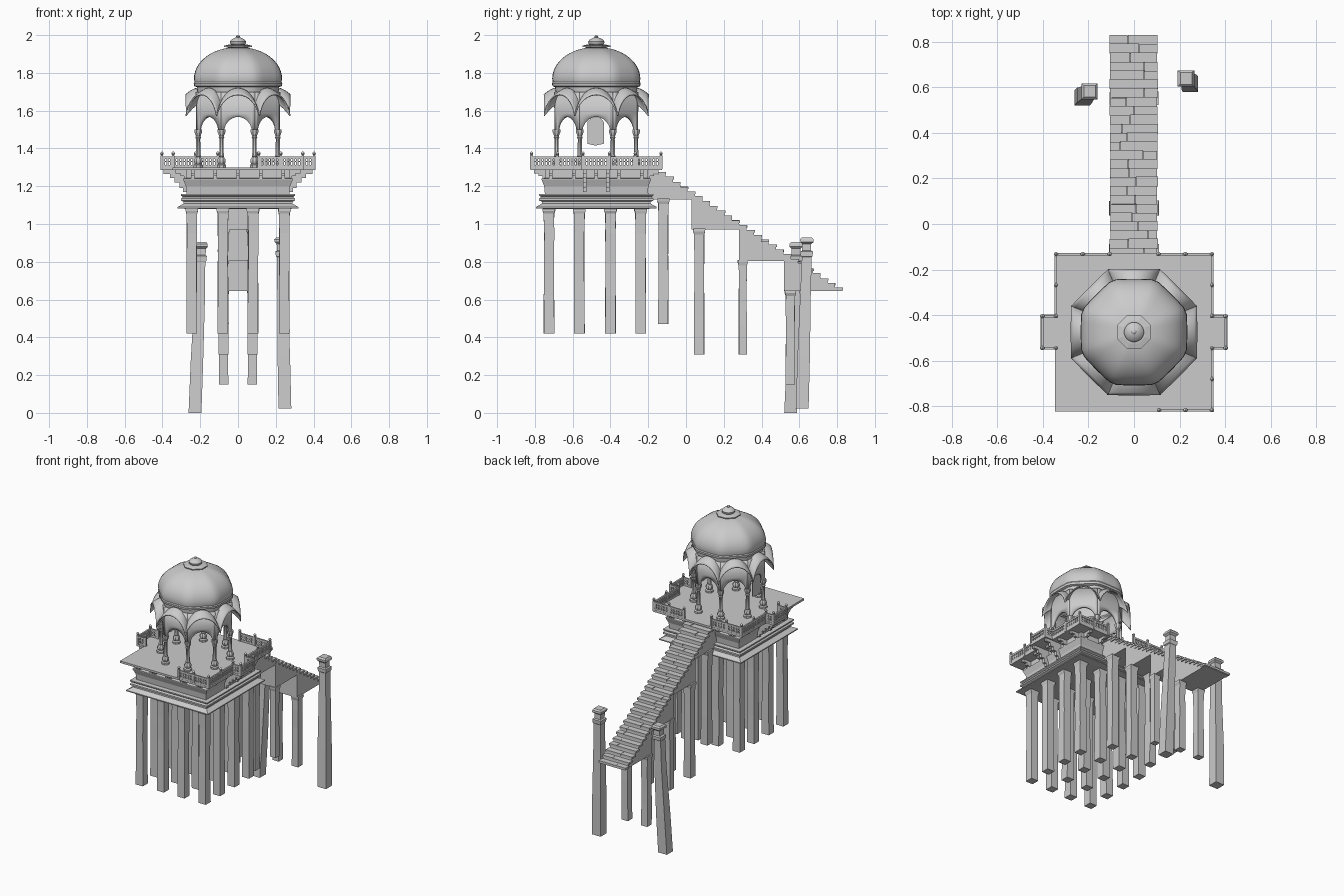
import bpy, bmesh, random
from math import pi, cos, sin, tan, sqrt, radians
from mathutils import Matrix, Vector

if "Cube" in bpy.data.objects:
    bpy.data.objects.remove(bpy.data.objects["Cube"])

random.seed(4)
CY = -0.475                      # pavilion centre on y


def finish(name, bm, smooth=None):
    bmesh.ops.recalc_face_normals(bm, faces=bm.faces)
    me = bpy.data.meshes.new(name)
    bm.to_mesh(me)
    bm.free()
    ob = bpy.data.objects.new(name, me)
    bpy.context.collection.objects.link(ob)
    if smooth:
        bpy.context.view_layer.objects.active = ob
        ob.select_set(True)
        bpy.ops.object.shade_smooth_by_angle(angle=radians(smooth))
        ob.select_set(False)
    return ob


def add_lathe(bm, prof, n, x, y, caps=True, lean=(0, 0), jitter=0.0, octo=0.0):
    """Stack n-sided rings; radii are measured to the flat of each side."""
    z0, z1 = prof[0][1], prof[-1][1]
    rings = []
    for r, z in prof:
        t = (z - z0) / (z1 - z0)
        cx = x + lean[0] * t + random.uniform(-jitter, jitter)
        cy = y + lean[1] * t + random.uniform(-jitter, jitter)
        ring = []
        for k in range(n):
            a = (k + 0.5) * 2 * pi / n
            d = (a + pi / 8) % (pi / 4) - pi / 8
            q = r / cos(pi / n) * (1 + octo * (1 / cos(d) - 1))
            ring.append(bm.verts.new((cx + q * cos(a), cy + q * sin(a), z)))
        rings.append(ring)
    for a, b in zip(rings, rings[1:]):
        for k in range(n):
            bm.faces.new((a[k], a[(k + 1) % n], b[(k + 1) % n], b[k]))
    if caps:
        bm.faces.new(rings[0])
        bm.faces.new(rings[-1])


def lathe(name, prof, n, x=0, y=CY, smooth=None, **kw):
    bm = bmesh.new()
    add_lathe(bm, prof, n, x, y, **kw)
    return finish(name, bm, smooth)


def add_box(bm, x0, x1, y0, y1, z0, z1):
    m = Matrix.Translation(((x0 + x1) / 2, (y0 + y1) / 2, (z0 + z1) / 2))
    bmesh.ops.create_cube(bm, size=1, matrix=m @ Matrix.Diagonal((x1 - x0, y1 - y0, z1 - z0, 1)))


def pillar(name, x, y, z0, z1, w):
    """Worn square pillar with a flared capital."""
    h = z1 - z0
    prof = [(w, z0), (w * .97, z0 + h * .3), (w * .93, z0 + h * .55), (w * .95, z0 + h * .8),
            (w, z1 - .03), (w * 1.18, z1 - .015), (w * 1.18, z1)]
    return lathe(name, prof, 4, x, y, jitter=.0015)


# support pillars below the platform and the stair
for i, x in enumerate((-.245, -.08, .08, .245)):
    for j, y in enumerate((-.725, -.565, -.40, -.24)):
        pillar(f"support_pillar_{i}{j}", x, y, .42, 1.085, .028)
for j, (y, z0, z1, w) in enumerate([(-.12, .47, 1.135, .027), (.07, .31, .975, .027),
                                    (.30, .31, .81, .022), (.552, .15, .65, .025)]):
    for s in (-1, 1):
        pillar(f"stair_pillar_{j}_{'left' if s < 0 else 'right'}", s * .077, y, z0, z1, w)

# leaning gate posts with stepped caps
post = [(.034, 0), (.033, .27), (.028, .60), (.026, .80), (.031, .805), (.033, .83), (.024, .835),
        (.024, .87), (.035, .88), (.035, .895), (.026, .905)]
lathe("left_gate_post", post, 4, -.226, .555, lean=(.032, .03), jitter=.002)
lathe("right_gate_post", [(r, z + .024) for r, z in post], 4, .25, .613, lean=(-.022, .028), jitter=.002)

# platform body with eave, mouldings and floor slab
lathe("platform_body", [(.27, 1.08), (.32, 1.083), (.32, 1.09), (.288, 1.108), (.288, 1.118),
                        (.302, 1.124), (.302, 1.135), (.292, 1.143), (.302, 1.15), (.302, 1.158),
                        (.272, 1.16), (.276, 1.20), (.29, 1.235), (.29, 1.24), (.272, 1.243),
                        (.272, 1.288)], 4)
bm = bmesh.new()
add_box(bm, -.348, .348, -.823, -.127, 1.286, 1.30)
for s in (-1, 1):
    add_box(bm, *sorted((s * .34, s * .41)), -.552, -.398, 1.286, 1.30)
finish("floor_slab", bm)


# stepped corbels around the platform, longer ones below the balconies
def corbels(name, spots, steps):
    bm = bmesh.new()
    for side, off in spots:
        b2 = bmesh.new()
        for r, z0, z1 in steps:
            add_box(b2, off - .009, off + .009, -r, -.268, z0, z1)
        b2.transform(Matrix.Translation((0, CY, 0)) @ Matrix.Rotation(side * pi / 2, 4, 'Z'))
        tmp = bpy.data.meshes.new("tmp")
        b2.to_mesh(tmp)
        b2.free()
        bm.from_mesh(tmp)
        bpy.data.meshes.remove(tmp)
    finish(name, bm)


corbels("floor_corbels", [(s, o) for s in range(4) for o in (-.24, -.12, 0, .12, .24)
                          if not (s == 2 and abs(o) < .1)],
        [(.285, 1.24, 1.255), (.305, 1.253, 1.27), (.33, 1.268, 1.288)])
corbels("balcony_brackets", [(s, o) for s in (1, 3) for o in (-.06, .06)],
        [(.292, 1.17, 1.20), (.31, 1.19, 1.225), (.335, 1.22, 1.25), (.36, 1.243, 1.27), (.395, 1.265, 1.288)])


# pierced railings with knobbed posts
def railing(name, pts):
    bm = bmesh.new()
    for p, q in zip(pts, pts[1:]):
        p, q = Vector(p), Vector(q)
        L = (q - p).length

        def bar(t0, t1, h, z0, z1):
            a, b = p.lerp(q, t0 / L), p.lerp(q, t1 / L)
            hx, hy = (0, h) if abs(q.x - p.x) > abs(q.y - p.y) else (h, 0)
            add_box(bm, min(a.x, b.x) - hx, max(a.x, b.x) + hx,
                    min(a.y, b.y) - hy, max(a.y, b.y) + hy, z0, z1)
        bar(0, L, .004, 1.292, 1.313)
        bar(0, L, .003, 1.327, 1.333)
        bar(0, L, .0055, 1.344, 1.357)
        n = max(2, round(L / .019))
        for k in range(n):
            t = (k + .5) * L / n
            bar(t - .006, t + .006, .0028, 1.31, 1.346)
        m = max(1, round(L / .13))
        for k in range(m + 1):
            c = p.lerp(q, k / m)
            add_box(bm, c.x - .007, c.x + .007, c.y - .007, c.y + .007, 1.29, 1.363)
            add_lathe(bm, [(.004, 1.363), (.009, 1.371), (.008, 1.377), (.002, 1.384)], 8, c.x, c.y)
    finish(name, bm)


def balcony(s):
    return [(s * .343, -.405), (s * .403, -.405), (s * .403, -.545), (s * .343, -.545)]


railing("right_railing", [(.107, -.132), (.343, -.132)] + balcony(1) + [(.343, -.818), (.11, -.818)])
railing("left_railing", [(-.107, -.132), (-.343, -.132)] + balcony(-1))

# staircase: stepped masonry body with uneven treads
N, RUN, RISE, Y0, Z0 = 25, .039, .0255, -.145, 1.275
top = [(-.20, Z0 - .012)]
for i in range(N):
    z = Z0 - i * RISE - .012
    top += [(Y0 + i * RUN, z), (Y0 + (i + 1) * RUN - .003, z)]
under = [(.827, .645), (.52, .645), (.52, .805), (.28, .805), (.28, .97), (.03, .97), (.03, 1.13), (-.20, 1.13)]
bm = bmesh.new()
face = bm.faces.new([bm.verts.new((-.097, y, z)) for y, z in top + under])
ext = bmesh.ops.extrude_face_region(bm, geom=[face])
bmesh.ops.translate(bm, vec=(.194, 0, 0), verts=[v for v in ext["geom"] if isinstance(v, bmesh.types.BMVert)])
finish("stair_body", bm)
bm = bmesh.new()
for i in range(N):
    z, y = Z0 - i * RISE, Y0 + i * RUN
    cut = random.uniform(-.06, .06)
    for x0, x1 in ((-.103 - random.uniform(0, .005), cut - .001), (cut + .001, .1 + random.uniform(0, .005))):
        add_box(bm, x0, x1, y - .003, min(.83, y + RUN + random.uniform(-.003, .003)),
                z - .014, z + random.uniform(-.002, .001))
finish("stair_treads", bm)

# eight turned columns
col = [(.025, 1.30), (.025, 1.312), (.017, 1.318), (.022, 1.328), (.022, 1.34), (.012, 1.355),
       (.015, 1.36), (.012, 1.366), (.0105, 1.45), (.015, 1.457), (.012, 1.465), (.02, 1.485), (.02, 1.50)]
for k in range(8):
    a = (k + .5) * pi / 4
    lathe(f"column_{k}", col, 8, .228 * cos(a), CY + .228 * sin(a), smooth=35)


# arched walls and curved eaves on all eight sides
def side_sheet(name, rows, k, thick):
    """Skin rows of (across, outward, z) points, turned to side k."""
    bm = bmesh.new()
    vs = [[bm.verts.new((x, -o, z)) for x, o, z in row] for row in rows]
    for a, b in zip(vs, vs[1:]):
        for i in range(len(a) - 1):
            bm.faces.new((a[i], a[i + 1], b[i + 1], b[i]))
    bm.transform(Matrix.Translation((0, CY, 0)) @ Matrix.Rotation(k * pi / 4, 4, 'Z'))
    ob = finish(name, bm, 40)
    mod = ob.modifiers.new("thickness", 'SOLIDIFY')
    mod.thickness, mod.offset = thick, 0


T8 = tan(pi / 8)
S = [sin((i / 16 - .5) * pi) for i in range(17)]
for k in range(8):
    arch = [(-.089, .213, 1.485)] + [(s * .074, .213, 1.485 + .082 * max(0, 1 - abs(s) ** 1.9) ** .5)
                                     for s in S] + [(.089, .213, 1.485)]
    lintel = [(x, o, 1.585) for x, o, z in arch]
    head = [(x, .215, 1.70) for x, o, z in arch]
    side_sheet(f"arch_wall_{k}", [arch, lintel, head], k, .018)
    rows = []
    for j in range(6):
        u = j / 5
        out = .213 + .063 * u
        rows.append([(s * out * T8, out, 1.718 - .034 * u ** 1.6
                      - (.085 + .027 * u) * (1 - sqrt(1 - .93 * s * s)) / .735) for s in S])
    side_sheet(f"curved_eave_{k}", rows, k, .007)

# hanging plate in the left arch
bm = bmesh.new()
f = bm.faces.new([bm.verts.new((-.218, CY + y, z)) for y, z in
                  [(-.047, 1.425), (-.005, 1.415), (.04, 1.425), (.04, 1.54), (.02, 1.565), (-.025, 1.565), (-.047, 1.54)]])
ext = bmesh.ops.extrude_face_region(bm, geom=[f])
bmesh.ops.translate(bm, vec=(.006, 0, 0), verts=[v for v in ext["geom"] if isinstance(v, bmesh.types.BMVert)])
finish("arch_plate", bm)

# drum, dome and finial
dome = [(.214, 1.69), (.218, 1.725), (.232, 1.73), (.234, 1.745), (.230, 1.752)]
dome += [(.233 * cos(t) ** .95, 1.768 + .168 * sin(t)) for t in [i * radians(80) / 12 for i in range(13)]]
lathe("dome", dome, 48, smooth=30, caps=False, octo=.8)
lathe("finial_disc", [(.045, 1.925), (.055, 1.935), (.074, 1.938), (.074, 1.944), (.05, 1.95), (.04, 1.951)], 8)
lathe("finial", [(.034, 1.948), (.042, 1.956), (.043, 1.966), (.034, 1.977), (.018, 1.985), (.008, 1.988),
                 (.010, 1.993), (.007, 1.997), (.001, 2.0)], 20, smooth=40)
